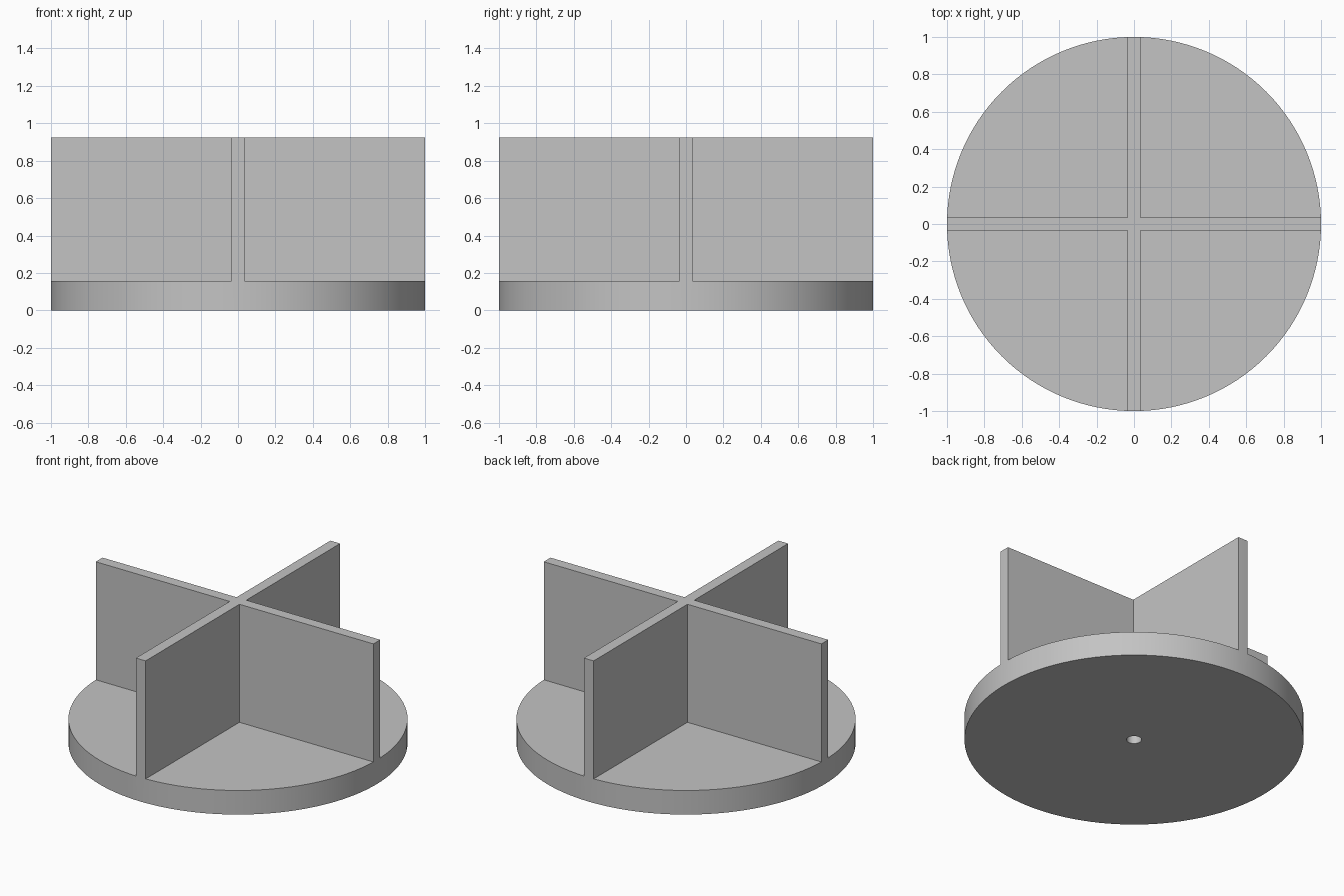
import bpy
import math

cube = bpy.data.objects.get("Cube")
if cube:
    bpy.data.objects.remove(cube, do_unlink=True)

RADIUS, HEIGHT = 1.0, 0.925
BASE_TOP, HALF_WALL = 0.157, 0.035
HOLE_RADIUS, HOLE_DEPTH = 0.044, 0.157

grey = bpy.data.materials.new("plain grey")
grey.use_nodes = True
colour = (0.55, 0.55, 0.55, 1)
grey.diffuse_color = colour
grey.node_tree.nodes["Principled BSDF"].inputs["Base Color"].default_value = colour


def cylinder(name, radius, bottom, top, sides):
    bpy.ops.mesh.primitive_cylinder_add(vertices=sides, radius=radius, depth=top - bottom,
                                        location=(0, 0, (bottom + top) / 2))
    obj = bpy.context.object
    obj.name = name
    obj.data.materials.append(grey)
    return obj


def cut(target, cutter):
    mod = target.modifiers.new("cut", "BOOLEAN")
    mod.operation = "DIFFERENCE"
    mod.solver = "EXACT"
    mod.object = cutter
    bpy.context.view_layer.objects.active = target
    bpy.ops.object.modifier_apply(modifier=mod.name)
    bpy.data.objects.remove(cutter, do_unlink=True)


# Round base and crossed walls, carved from one full-height disc
stand = cylinder("base_with_crossed_walls", RADIUS, 0, HEIGHT, 128)

# Four quarter pockets leave the crossed walls standing
for sx in (-1, 1):
    for sy in (-1, 1):
        size = 1.5
        mid = HALF_WALL + size / 2
        bpy.ops.mesh.primitive_cube_add(size=size, location=(sx * mid, sy * mid, BASE_TOP + size / 2))
        pocket = bpy.context.object
        pocket.name = "pocket_cutter"
        pocket.data.materials.append(grey)
        cut(stand, pocket)

# Pin hole under the base
cut(stand, cylinder("hole_cutter", HOLE_RADIUS, -0.1, HOLE_DEPTH, 48))

# Smooth the curved rim, keep the corners crisp
bpy.ops.object.select_all(action="DESELECT")
stand.select_set(True)
bpy.context.view_layer.objects.active = stand
bpy.ops.object.shade_smooth_by_angle(angle=math.radians(30))
